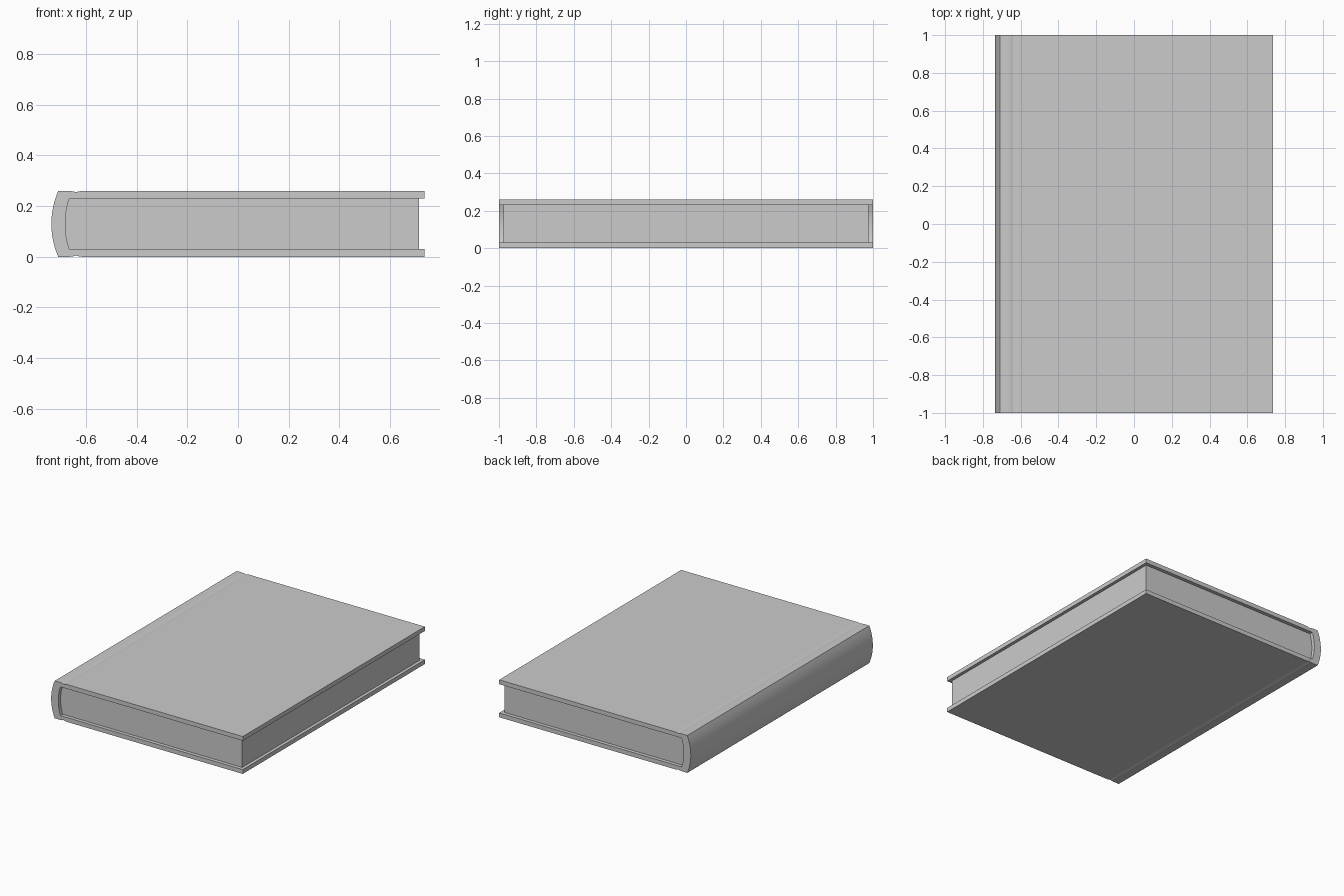
import bpy, bmesh, math

if "Cube" in bpy.data.objects:
    bpy.data.objects.remove(bpy.data.objects["Cube"])

H = 0.26            # total thickness
BOARD = 0.03        # cover thickness
MID = H / 2


def arc(x_end, half, bulge, n=12):
    """Points from the top to the bottom of an arc bulging towards -x."""
    r = (half * half + bulge * bulge) / (2 * bulge)
    a = math.asin(half / r)
    cx = x_end - bulge + r
    angles = [a - 2 * a * i / n for i in range(n + 1)]
    return [(cx - r * math.cos(t), MID + r * math.sin(t)) for t in angles]


def mirror_z(points):
    return [(x, H - z) for x, z in reversed(points)]


def extrude_profile(name, points, half_depth):
    """Closed x-z profile extruded along y, centred on y = 0."""
    bm = bmesh.new()
    face = bm.faces.new([bm.verts.new((x, -half_depth, z)) for x, z in points])
    out = bmesh.ops.extrude_face_region(bm, geom=[face], use_keep_orig=True)
    verts = [v for v in out["geom"] if isinstance(v, bmesh.types.BMVert)]
    bmesh.ops.translate(bm, verts=verts, vec=(0, 2 * half_depth, 0))
    bmesh.ops.recalc_face_normals(bm, faces=bm.faces)
    mesh = bpy.data.meshes.new(name)
    bm.to_mesh(mesh)
    bm.free()
    obj = bpy.data.objects.new(name, mesh)
    bpy.context.collection.objects.link(obj)
    bpy.ops.object.select_all(action='DESELECT')
    obj.select_set(True)
    bpy.context.view_layer.objects.active = obj
    bpy.ops.object.shade_smooth_by_angle(angle=math.radians(6))
    return obj


# Rounded inner face of the spine, shared by the cover and the pages
inner = arc(-0.666, MID - BOARD, 0.016)

# Cover: boards with a hinge groove, wrapped around a rounded spine
top_edge = [(0.737, BOARD + 0.2), (0.737, H), (-0.615, H), (-0.63, H - 0.002),
            (-0.64, H - 0.005), (-0.65, H - 0.002), (-0.665, H)]
outer = arc(-0.71, MID, 0.027)
extrude_profile("cover", top_edge + outer + mirror_z(top_edge) + inner[::-1], 1.0)

# Page block, set in from the cover on three sides
extrude_profile("pages", [(0.715, H - BOARD)] + inner + [(0.715, BOARD)], 0.975)
